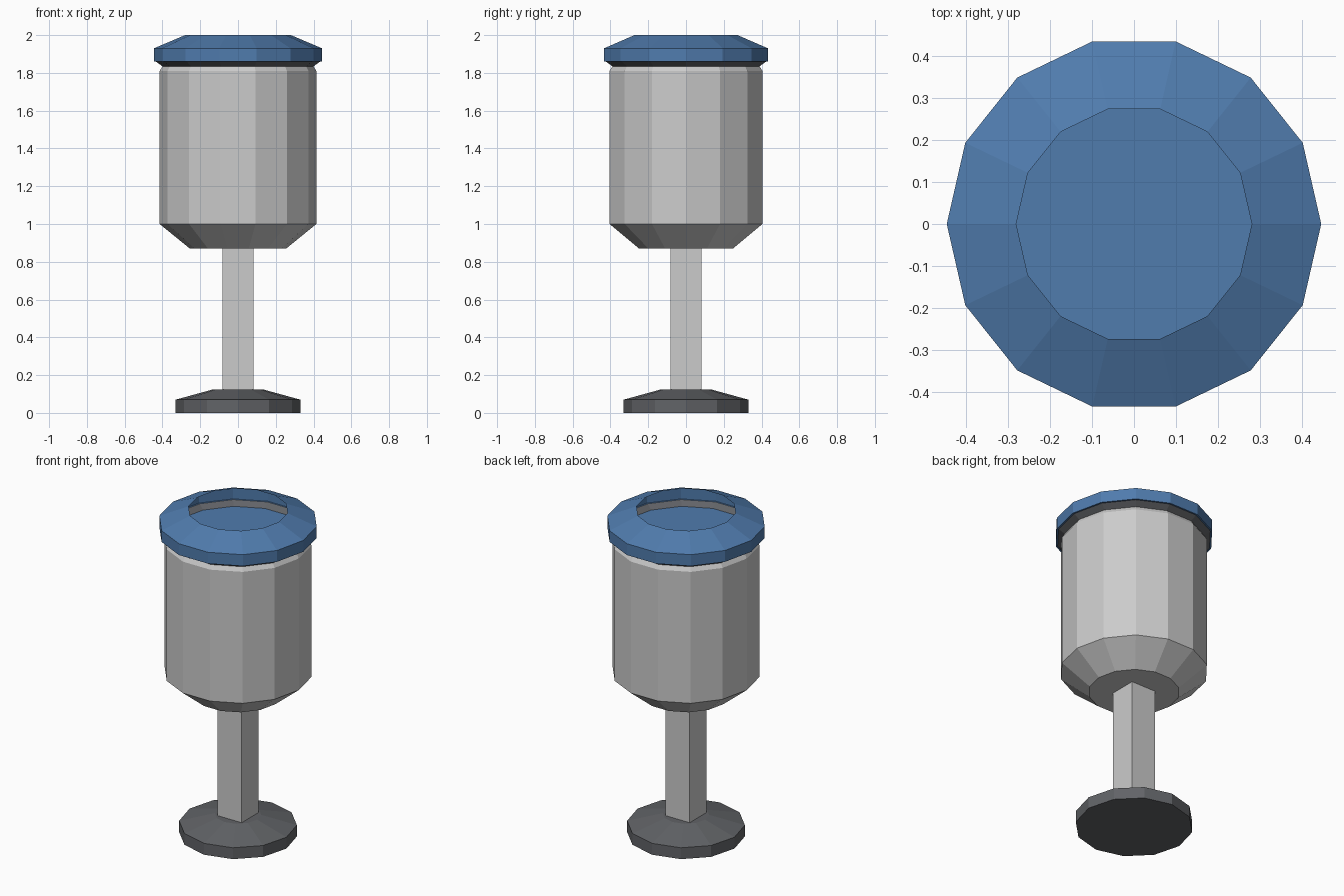
import bpy, bmesh
from math import cos, sin, tau

if "Cube" in bpy.data.objects:
    bpy.data.objects.remove(bpy.data.objects["Cube"])


def material(name, rgb):
    m = bpy.data.materials.new(name)
    m.diffuse_color = (*rgb, 1)
    m.use_nodes = True
    m.node_tree.nodes["Principled BSDF"].inputs["Base Color"].default_value = m.diffuse_color
    return m


BLUE = material("blue", (0.08, 0.2, 0.42))
DARK = material("dark_grey", (0.12, 0.125, 0.135))


def lathe(name, profile, sides, mat=None, cap_bottom=False, cap_top=False, turn=0.0):
    """Spin (radius, z) points, listed bottom to top, into a faceted shell."""
    bm = bmesh.new()
    rings = [[bm.verts.new((r * cos(turn + tau * i / sides), r * sin(turn + tau * i / sides), z))
              for i in range(sides)] for r, z in profile]
    for low, high in zip(rings, rings[1:]):
        for i in range(sides):
            j = (i + 1) % sides
            bm.faces.new((low[i], low[j], high[j], high[i]))
    if cap_bottom:
        bm.faces.new(rings[0][::-1])
    if cap_top:
        bm.faces.new(rings[-1])
    mesh = bpy.data.meshes.new(name)
    bm.to_mesh(mesh)
    bm.free()
    if mat:
        mesh.materials.append(mat)
    obj = bpy.data.objects.new(name, mesh)
    bpy.context.collection.objects.link(obj)
    return obj


# Round foot with sloped top
lathe("foot", [(0.33, 0), (0.33, 0.07), (0.13, 0.125)], 12, DARK, True, True)

# Square post, sides facing the axes
lathe("post", [(0.083 * 2 ** 0.5, 0.10), (0.083 * 2 ** 0.5, 0.87)], 4, turn=tau / 8)

# Container with tapered bottom and bevelled top
lathe("container", [(0.255, 0.87), (0.415, 1.0), (0.415, 1.81), (0.40, 1.835)], 14, cap_bottom=True)

# Flared dark collar between container and lid
lathe("collar", [(0.40, 1.835), (0.435, 1.86)], 14, DARK)

# Hollow lid ring with a round opening
lathe("lid", [(0.435, 1.86), (0.445, 1.86), (0.445, 1.93), (0.28, 2.0)], 14, BLUE)

# Blue floor seen through the opening
lathe("liner", [(0.20, 1.835), (0.40, 1.835)][::-1], 14, BLUE, cap_top=True)
